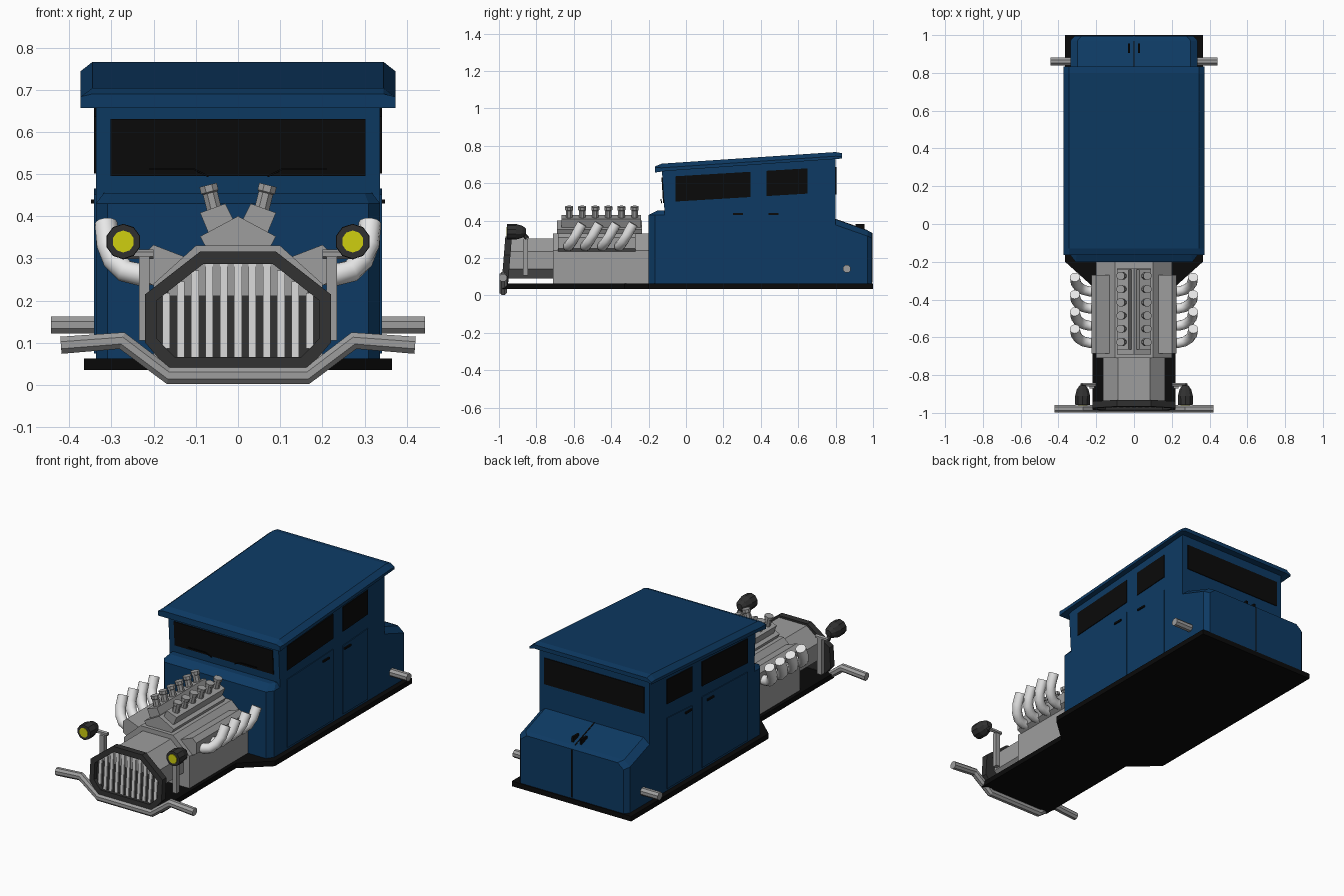
import bpy, bmesh, math
from mathutils import Vector

if "Cube" in bpy.data.objects:
    bpy.data.objects.remove(bpy.data.objects["Cube"])


def material(name, r, g, b):
    m = bpy.data.materials.new(name)
    m.diffuse_color = (r, g, b, 1)
    m.use_nodes = True
    m.node_tree.nodes["Principled BSDF"].inputs["Base Color"].default_value = m.diffuse_color
    return m


BLUE = material("body_blue", .004, .042, .125)
BLACK = material("black", .003, .003, .003)
DARK = material("dark_grey", .03, .03, .03)
STEEL = material("engine_grey", .34, .34, .34)
WHITE = material("pipe_white", .8, .8, .8)
BAR = material("grille_light", .66, .66, .66)
YELLOW = material("lamp_yellow", .62, .62, .005)


def loft(name, rings, mat, closed=False):
    """Join rings of 3D points; cap the ends unless the loop closes on itself."""
    bm = bmesh.new()
    vs = [[bm.verts.new(p) for p in r] for r in rings]
    n = len(rings[0])
    pairs = list(zip(vs, vs[1:])) + ([(vs[-1], vs[0])] if closed else [])
    for a, b in pairs:
        for i in range(n):
            j = (i + 1) % n
            bm.faces.new((a[i], a[j], b[j], b[i]))
    if not closed:
        bm.faces.new(vs[0])
        bm.faces.new(vs[-1])
    bmesh.ops.recalc_face_normals(bm, faces=bm.faces)
    me = bpy.data.meshes.new(name)
    bm.to_mesh(me)
    bm.free()
    me.materials.append(mat)
    ob = bpy.data.objects.new(name, me)
    bpy.context.collection.objects.link(ob)
    return ob


def place(axis, p, t):
    return {'x': (t, p[0], p[1]), 'y': (p[0], t, p[1]), 'z': (p[0], p[1], t)}[axis]


def prism(name, pts, axis, lo, hi, mat):
    return loft(name, [[place(axis, p, t) for p in pts] for t in (lo, hi)], mat)


def box(name, x, y, z, mat):
    return prism(name, [(x[0], y[0]), (x[1], y[0]), (x[1], y[1]), (x[0], y[1])], 'z', z[0], z[1], mat)


def tube(name, path, radii, sides, mat, smooth=False):
    path = [Vector(p) for p in path]
    if not isinstance(radii, (list, tuple)):
        radii = [radii] * len(path)
    rings = []
    for i, p in enumerate(path):
        t = path[min(i + 1, len(path) - 1)] - path[max(i - 1, 0)]
        q = t.to_track_quat('Z', 'Y')
        rings.append([p + q @ Vector((radii[i] * math.cos(a), radii[i] * math.sin(a), 0))
                      for a in (math.tau * (k + .5) / sides for k in range(sides))])
    ob = loft(name, rings, mat)
    if smooth:
        for f in ob.data.polygons:
            f.use_smooth = len(f.vertices) == 4
    return ob


def sym(pts):
    """Complete a right-half outline with its left half."""
    return pts + [(-x, y) for x, y in reversed(pts)]


# floor pan
prism("floor_pan", sym([(.22, -.98), (.22, -.33), (.365, -.2), (.365, 1)]), 'z', .035, .063, BLACK)

# cab, cowl and trunk
prism("cab", [(-.115, .06), (-.115, .45), (-.13, .69), (.8, .75), (.8, .06)], 'x', -.337, .337, BLUE)
plan = sym([(.31, -.2), (.337, -.165), (.337, -.1)])
cowl_top = sym([(.3, -.15), (.318, -.125), (.318, -.1)])
loft("cowl", [[(x, y, z) for x, y in ring]
              for ring, z in ((plan, .06), (plan, .43), (cowl_top, .455))], BLUE)
loft("trunk", [[(x, y, z) for x, z in sym([(w, .06), (w, top - .03), (w - .037, top)])]
               for y, w, top in ((.79, .337, .41), (.97, .337, .347), (.995, .315, .335))], BLUE)
box("trunk_seam", (-.003, .003), (.98, .998), (.07, .333), BLACK)
prism("trunk_top_seam", [(.8, .38), (.8, .409), (.97, .349), (.97, .32)], 'x', -.003, .003, BLACK)

# roof with chamfered sides
def roof_ring(x, drop):
    return [(x, y, z) for y, z in ((-.165, .657), (-.165, .69 - drop * .3), (-.13, .704 - drop),
                                   (.8, .766 - drop), (.835, .76 - drop * .8), (.835, .738 - drop * .3),
                                   (-.1, .672 - drop * .3))]


loft("roof", [roof_ring(-.373, .022), roof_ring(-.345, 0), roof_ring(.345, 0), roof_ring(.373, .022)], BLUE)

# front and rear glass
prism("windshield", [(-.123, .495), (-.1, .495), (-.1, .63), (-.131, .63)], 'x', -.302, .302, BLACK)
box("rear_window", (-.305, .305), (.79, .804), (.54, .685), BLACK)

for s, side in ((1, "right"), (-1, "left")):
    # doors, side glass and handles
    for y0, y1, label in ((-.055, .345, "front"), (.43, .65, "rear")):
        prism(f"{side}_{label}_door", [(y0, .075), (y0, .452), (y1, .466), (y1, .075)],
              'x', s * .33, s * .341, BLUE)
        lift = .06 * y0
        rise = .06 * (y1 - y0)
        prism(f"{side}_{label}_window", [(y0, .505 + lift), (y0, .64 + lift),
                                         (y1, .64 + lift + rise), (y1, .505 + lift + rise)],
              'x', s * .33, s * .341, BLACK)
    for y in (.25, .44):
        box(f"{side}_door_handle", (s * .335, s * .348), (y, y + .055), (.43, .44), BLACK)
    box(f"{side}_trunk_handle", (s * .02, s * .031), (.905, .955), (.34, .382), BLACK)
    tube(f"{side}_wiper", [(s * .21, -.134, .512), (s * .105, -.134, .512), (s * .07, -.13, .494)],
         .003, 4, BLACK)
    # tail pipe
    tube(f"{side}_tail_pipe", [(s * .3, .86, .142), (s * .443, .86, .142)], .022, 8, STEEL)
    # cylinder head, intake rail and stacks
    prism(f"{side}_cylinder_head", [(s * x, z) for x, z in
          ((.115, .24), (.13, .305), (.2, .332), (.225, .31), (.225, .25), (.2, .235))],
          'y', -.685, -.27, STEEL)
    prism(f"{side}_intake_rail", [(s * x, z) for x, z in
          ((.09, .408), (.03, .43), (.008, .385), (.07, .36))], 'y', -.665, -.24, STEEL)
    for i in range(6):
        y = -.625 + .07 * i
        tube(f"{side}_intake_stack", [(s * .055, y, .41), (s * .066, y, .455),
                                      (s * .067, y, .458), (s * .071, y, .474)],
             [.019, .019, .023, .023], 8, STEEL)
    # exhaust headers
    for i in range(4):
        y = -.63 + .091 * i
        tube(f"{side}_exhaust_header",
             [(s * x, y + dy, z) for x, dy, z in ((.19, 0, .263), (.235, 0, .262), (.268, .008, .27),
                                                 (.294, .025, .295), (.308, .045, .33), (.313, .075, .383))],
             .027, 12, WHITE, True)
    # headlight and its bracket
    box(f"{side}_lamp_post", (s * .21, s * .235), (-.872, -.846), (.105, .305), STEEL)
    tube(f"{side}_lamp_arm", [(s * .2, -.85, .31), (s * .275, -.85, .31)], .011, 6, STEEL)
    tube(f"{side}_lamp_stem", [(s * .272, -.85, .305), (s * .272, -.875, .335)], .012, 6, DARK)
    tube(f"{side}_headlight", [(s * .272, y, .34) for y in (-.957, -.91, -.875, -.855)],
         [.041, .042, .032, .017], 10, DARK)
    tube(f"{side}_lamp_lens", [(s * .272, -.96, .34), (s * .272, -.95, .34)], .026, 10, YELLOW)

# engine block, valley cover and nose shroud
prism("engine_block", sym([(.2, .062), (.2, .24), (.1, .33)]), 'y', -.71, -.19, STEEL)
prism("valley_cover", sym([(.07, .315), (.09, .352), (.0005, .4)]), 'y', -.69, -.235, STEEL)
prism("nose_shroud", sym([(.1, .09), (.165, .14), (.165, .235), (.085, .305)]), 'y', -.95, -.7, STEEL)

# grille: leaning frame, backing and bars
def lean(z):
    return .08 * (z - .05)


outer = sym([(.165, .036), (.22, .1), (.22, .215), (.09, .316)])
inner = sym([(.15, .066), (.193, .11), (.193, .2), (.082, .287)])
loft("grille_frame", [[(x, y + lean(z), z) for x, z in o]
                      for o, y in ((outer, -.987), (inner, -.987), (inner, -.952), (outer, -.952))],
     DARK, closed=True)
loft("grille_backing", [[(x, y + lean(z), z) for x, z in inner] for y in (-.963, -.953)], DARK)
for i in range(11):
    x = -.17 + .034 * i
    a = abs(x)
    top = .287 if a < .082 else .287 - (a - .082) * .78
    low = .066 if a < .15 else .066 + (a - .15) * 1.02
    loft("grille_bar", [[(x + dx, y + lean(z), z) for dx, y in
                         ((-.009, -.962), (-.009, -.972), (.009, -.972), (.009, -.962))]
                        for z in (low, top)], BAR)

# front bumper
tube("front_bumper", [(x, -.978, z) for x, z in ((-.42, .094), (-.275, .105), (-.165, .022),
                                                (.165, .022), (.275, .105), (.42, .094))], .022, 8, STEEL)
